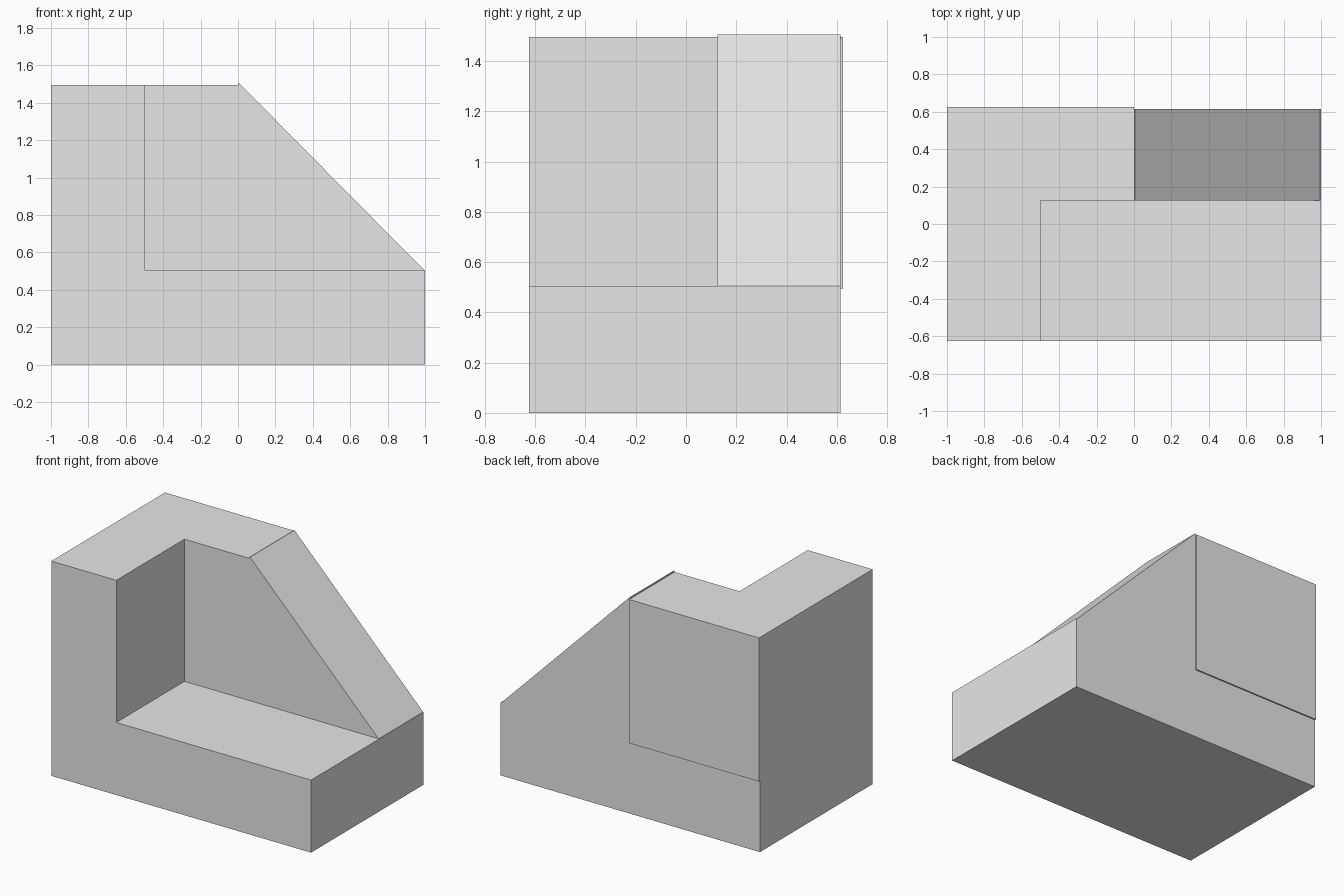
import bpy
import bmesh
from mathutils import Vector

default = bpy.data.objects.get("Cube")
if default:
    bpy.data.objects.remove(default, do_unlink=True)

grey = bpy.data.materials.new("light grey")
grey.use_nodes = True
colour = (0.8, 0.8, 0.8, 1)
grey.diffuse_color = colour
grey.node_tree.nodes["Principled BSDF"].inputs["Base Color"].default_value = colour


def prism(name, outline, direction):
    """Extrude a flat outline along a direction into a closed solid."""
    bm = bmesh.new()
    face = bm.faces.new([bm.verts.new(p) for p in outline])
    result = bmesh.ops.extrude_face_region(bm, geom=[face], use_keep_orig=True)
    moved = [v for v in result["geom"] if isinstance(v, bmesh.types.BMVert)]
    bmesh.ops.translate(bm, verts=moved, vec=Vector(direction))
    bmesh.ops.recalc_face_normals(bm, faces=bm.faces)
    mesh = bpy.data.meshes.new(name)
    bm.to_mesh(mesh)
    bm.free()
    mesh.materials.append(grey)
    obj = bpy.data.objects.new(name, mesh)
    bpy.context.collection.objects.link(obj)
    return obj


FRONT, BASE_BACK, WALL_BACK, WALL_FRONT = -0.625, 0.615, 0.625, 0.125
BASE_TOP, WALL_BOTTOM, WALL_TOP, WEDGE_TOP = 0.505, 0.495, 1.495, 1.505

# Base slab
prism("base_slab",
      [(-1, FRONT, 0), (1, FRONT, 0), (1, BASE_BACK, 0), (-1, BASE_BACK, 0)],
      (0, 0, BASE_TOP))

# L-shaped wall along the right side and the back, slightly overhanging the base
corners = [(-1, FRONT), (-0.5, FRONT), (-0.5, WALL_FRONT),
           (0, WALL_FRONT), (0, WALL_BACK), (-1, WALL_BACK)]
prism("corner_wall", [(x, y, WALL_BOTTOM) for x, y in corners],
      (0, 0, WALL_TOP - WALL_BOTTOM))

# Sloping wedge continuing the back wall
slope = [(0, WALL_BOTTOM), (0, WEDGE_TOP), (0.005, WEDGE_TOP),
         (0.995, BASE_TOP), (0.995, WALL_BOTTOM)]
prism("sloping_wedge", [(x, WALL_FRONT, z) for x, z in slope],
      (0, BASE_BACK - WALL_FRONT, 0))
